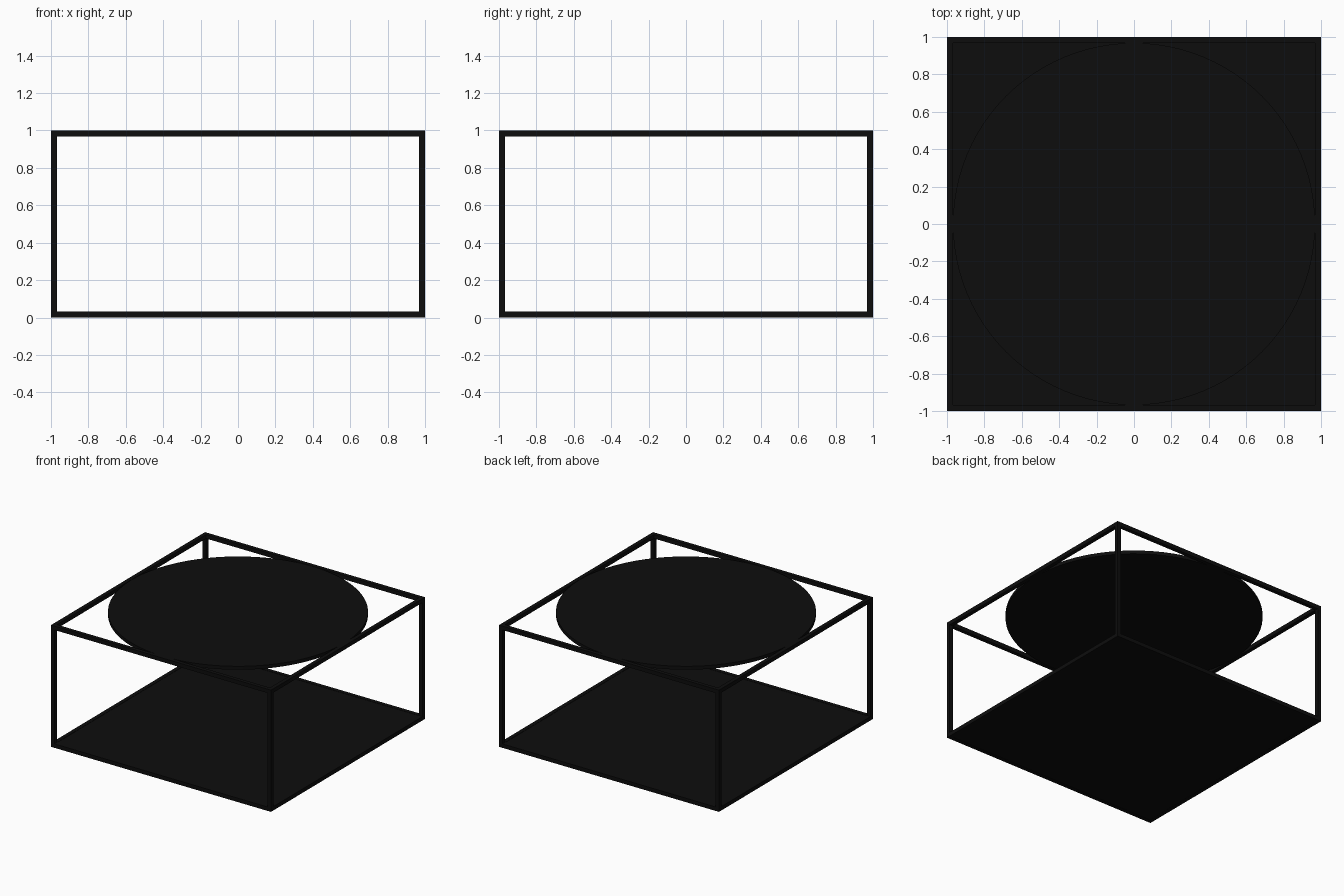
import bpy

if "Cube" in bpy.data.objects:
    bpy.data.objects.remove(bpy.data.objects["Cube"])

T = 0.032   # bar thickness
H = 0.969   # overall height placeholder, replaced below
H = 1.0
C = 1 - T / 2   # bar centre line

black = bpy.data.materials.new("black_metal")
black.diffuse_color = (0.004, 0.004, 0.004, 1)
black.use_nodes = True
black.node_tree.nodes["Principled BSDF"].inputs["Base Color"].default_value = black.diffuse_color


def finish(obj, name):
    obj.name = name
    obj.data.materials.append(black)
    return obj


def box(name, loc, size):
    bpy.ops.mesh.primitive_cube_add(size=1, location=loc)
    obj = bpy.context.object
    obj.scale = size
    bpy.ops.object.transform_apply(location=False, rotation=False, scale=True)
    return finish(obj, name)


# Corner legs, fitted between the two square frames
for x, sx in ((-C, "left"), (C, "right")):
    for y, sy in ((-C, "front"), (C, "back")):
        box(f"{sy}_{sx}_leg", (x, y, H / 2), (T, T, H - 2 * T))

# Bottom and top square frames
for z, level in ((T / 2, "bottom"), (H - T / 2, "top")):
    for y, side in ((-C, "front"), (C, "back")):
        box(f"{level}_{side}_rail", (0, y, z), (2, T, T))
    for x, side in ((-C, "left"), (C, "right")):
        box(f"{level}_{side}_rail", (x, 0, z), (T, 2 - 2 * T, T))

# Lower shelf panel set inside the bottom frame
box("lower_shelf", (0, 0, T / 2), (2 - 2 * T, 2 - 2 * T, T - 0.004))

# Round table top touching the inside of the top frame
bpy.ops.mesh.primitive_cylinder_add(vertices=96, radius=1 - T, depth=T - 0.004,
                                    location=(0, 0, H - T / 2))
finish(bpy.context.object, "round_top")
bpy.ops.object.shade_smooth_by_angle()
